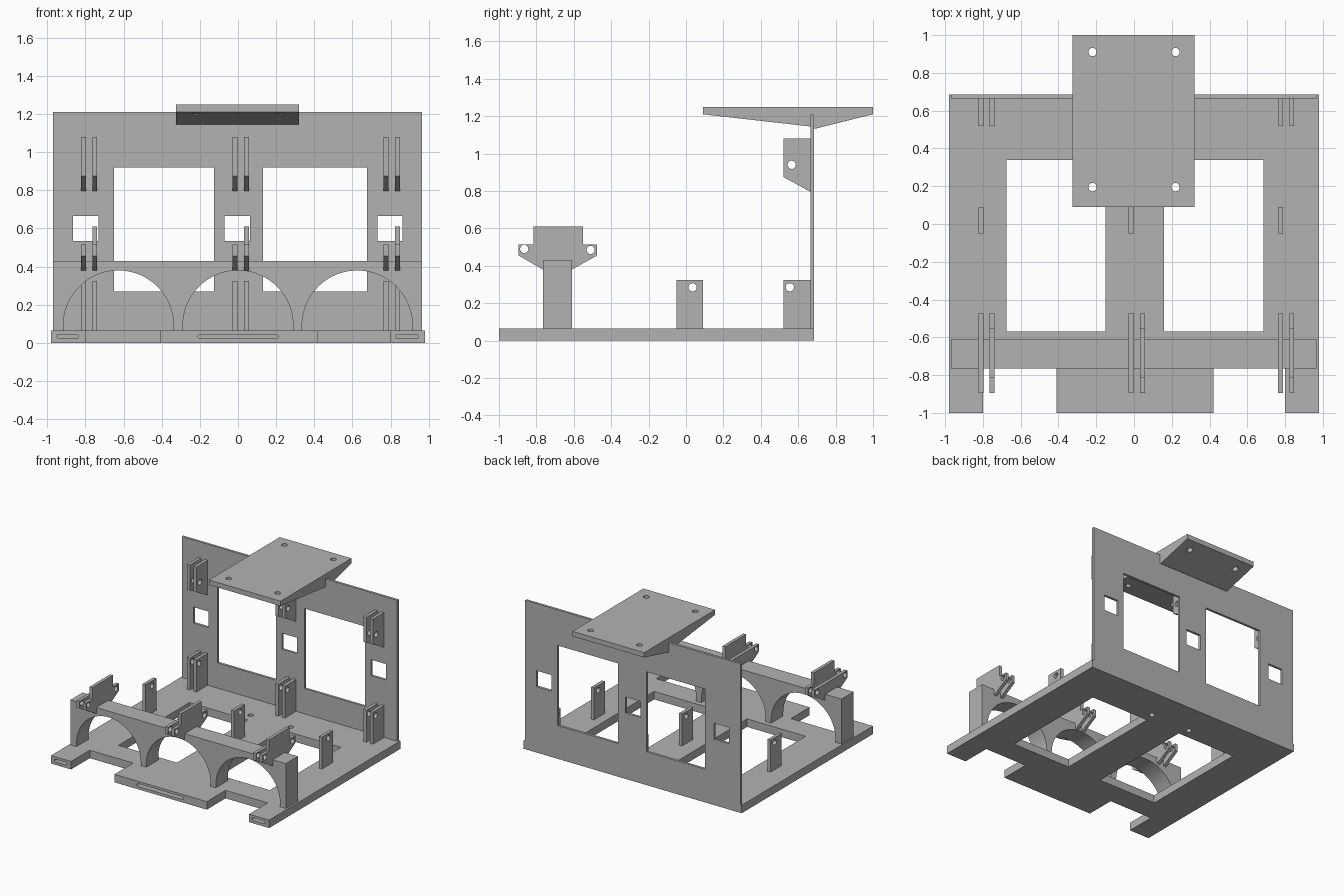
import bpy, bmesh, math
from mathutils import Matrix, Vector

old = bpy.data.objects.get("Cube")
if old:
    bpy.data.objects.remove(old, do_unlink=True)

grey = bpy.data.materials.new("plain grey")
grey.use_nodes = True
grey.diffuse_color = (0.45, 0.45, 0.45, 1)
grey.node_tree.nodes["Principled BSDF"].inputs["Base Color"].default_value = grey.diffuse_color

# Sketch planes: images of the sketch's own x, y and extrusion axes
PLANES = {
    "xy": ((1, 0, 0), (0, 1, 0), (0, 0, 1)),
    "yz": ((0, 1, 0), (0, 0, 1), (1, 0, 0)),
    "xz": ((1, 0, 0), (0, 0, 1), (0, -1, 0)),
}


def rect(a0, a1, b0, b1):
    return [(a0, b0), (a1, b0), (a1, b1), (a0, b1)]


def arc(a, b, r, start=0, end=360, n=24):
    full = end - start == 360
    steps = n if full else n + 1
    return [(a + r * math.cos(math.radians(start + (end - start) * i / n)),
             b + r * math.sin(math.radians(start + (end - start) * i / n)))
            for i in range(steps)]


def plate(name, plane, lo, hi, outline, holes=()):
    """Extrude an outline with holes from lo to hi across the sketch plane."""
    curve = bpy.data.curves.new(name, "CURVE")
    curve.dimensions = "2D"
    curve.fill_mode = "BOTH"
    curve.extrude = (hi - lo) / 2
    for loop in (outline, *holes):
        spline = curve.splines.new("POLY")
        spline.points.add(len(loop) - 1)
        for point, (a, b) in zip(spline.points, loop):
            point.co = (a, b, 0, 1)
        spline.use_cyclic_u = True
    sketch = bpy.data.objects.new(name, curve)
    bpy.context.collection.objects.link(sketch)
    graph = bpy.context.evaluated_depsgraph_get()
    mesh = bpy.data.meshes.new_from_object(sketch.evaluated_get(graph))
    bpy.data.objects.remove(sketch, do_unlink=True)

    axes = [Vector(v) for v in PLANES[plane]]
    turn = Matrix(axes).transposed().to_4x4()
    middle = Vector([abs(c) for c in axes[2]]) * (lo + hi) / 2
    bm = bmesh.new()
    bm.from_mesh(mesh)
    bmesh.ops.remove_doubles(bm, verts=bm.verts, dist=0.0001)
    bmesh.ops.transform(bm, matrix=Matrix.Translation(middle) @ turn, verts=bm.verts)
    bmesh.ops.recalc_face_normals(bm, faces=bm.faces)
    for face in bm.faces:
        face.smooth = False
        face.material_index = 0
    bm.to_mesh(mesh)
    bm.free()
    mesh.materials.clear()
    mesh.materials.append(grey)
    obj = bpy.data.objects.new(name, mesh)
    bpy.context.collection.objects.link(obj)
    return obj


FLOOR = 0.065

# Base plate with front notches, two large openings and screw holes
base = plate("base_plate", "xy", 0, FLOOR,
             [(-0.98, -1), (-0.8, -1), (-0.8, -0.76), (-0.41, -0.76), (-0.41, -1),
              (0.42, -1), (0.42, -0.76), (0.8, -0.76), (0.8, -1), (0.98, -1),
              (0.98, 0.685), (-0.98, 0.685)],
             [rect(-0.675, -0.15, -0.57, 0.34), rect(0.16, 0.685, -0.57, 0.34),
              arc(-0.18, 0.42, 0.022), arc(0.18, 0.42, 0.022)])

# Rounded slots in the front edge of the base
for label, x0, x1 in (("right", -0.95, -0.835), ("middle", -0.21, 0.21), ("left", 0.825, 0.945)):
    r = 0.011
    slot = plate(label + "_slot_cutter", "xz", -1.1, -0.88,
                 arc(x1 - r, 0.034, r, -90, 90, 8) + arc(x0 + r, 0.034, r, 90, 270, 8))
    slot.hide_render = True
    slot.hide_viewport = True
    cut = base.modifiers.new(label + " slot", "BOOLEAN")
    cut.operation = "DIFFERENCE"
    cut.solver = "EXACT"
    cut.object = slot

# Back wall with large and small windows
plate("back_wall", "xz", 0.665, 0.685, rect(-0.97, 0.965, 0, 1.21),
      [rect(-0.65, -0.125, 0.27, 0.92), rect(0.13, 0.675, 0.27, 0.92)]
      + [rect(x, x + 0.133, 0.535, 0.665) for x in (-0.865, -0.07, 0.73)])

# Front beam standing on three arches
beam = [(-0.97, FLOOR)]
for x in (-0.627, 0, 0.625):
    beam += [(x - 0.289, FLOOR)] + arc(x, 0.091, 0.289, 180, 0, 40) + [(x + 0.289, FLOOR)]
beam += [(0.965, FLOOR), (0.965, 0.43), (-0.97, 0.43)]
plate("arched_beam", "xz", -0.765, -0.61, beam)

# Wedge-shaped top platform with vertical screw holes
platform = plate("top_platform", "yz", -0.325, 0.32,
                 [(0.09, 1.25), (0.09, 1.21), (0.665, 1.145), (0.69, 1.133), (1, 1.21), (1, 1.25)])
for i, (x, y) in enumerate([(x, y) for x in (-0.22, 0.22) for y in (0.195, 0.91)]):
    drill = plate("platform_hole_cutter", "xy", 1.05, 1.35, arc(x, y, 0.022))
    drill.hide_render = True
    drill.hide_viewport = True
    cut = platform.modifiers.new("screw hole", "BOOLEAN")
    cut.operation = "DIFFERENCE"
    cut.solver = "EXACT"
    cut.object = drill

# Hinge brackets, repeated in three stations across the width
upper = [(0.67, 1.08), (0.52, 1.08), (0.52, 0.875), (0.67, 0.793)]
eared = [(-0.765, 0.38), (-0.61, 0.38), (-0.475, 0.455), (-0.475, 0.515)]
ear_end = [(-0.895, 0.515), (-0.895, 0.455)]
crown = [(-0.55, 0.515), (-0.55, 0.61), (-0.815, 0.61), (-0.815, 0.515)]
ear_holes = [arc(-0.865, 0.49, 0.022), arc(-0.51, 0.485, 0.022)]
for label, station in (("right", -0.823), ("middle", -0.028), ("left", 0.763)):
    for side, x in (("outer", station), ("inner", station + 0.059)):
        tag = label + "_" + side
        end = x + 0.026
        plate(tag + "_upper_bracket", "yz", x, end, upper, [arc(0.565, 0.94, 0.022)])
        plate(tag + "_lower_bracket", "yz", x, end, rect(0.52, 0.67, 0.06, 0.325),
              [arc(0.555, 0.285, 0.022)])
        top = crown if side == "inner" else []
        plate(tag + "_beam_bracket", "yz", x, end, eared + top + ear_end, ear_holes)
    plate(label + "_floor_tab", "yz", station, station + 0.026,
          rect(-0.05, 0.09, 0.06, 0.325), [arc(0.035, 0.285, 0.022)])
